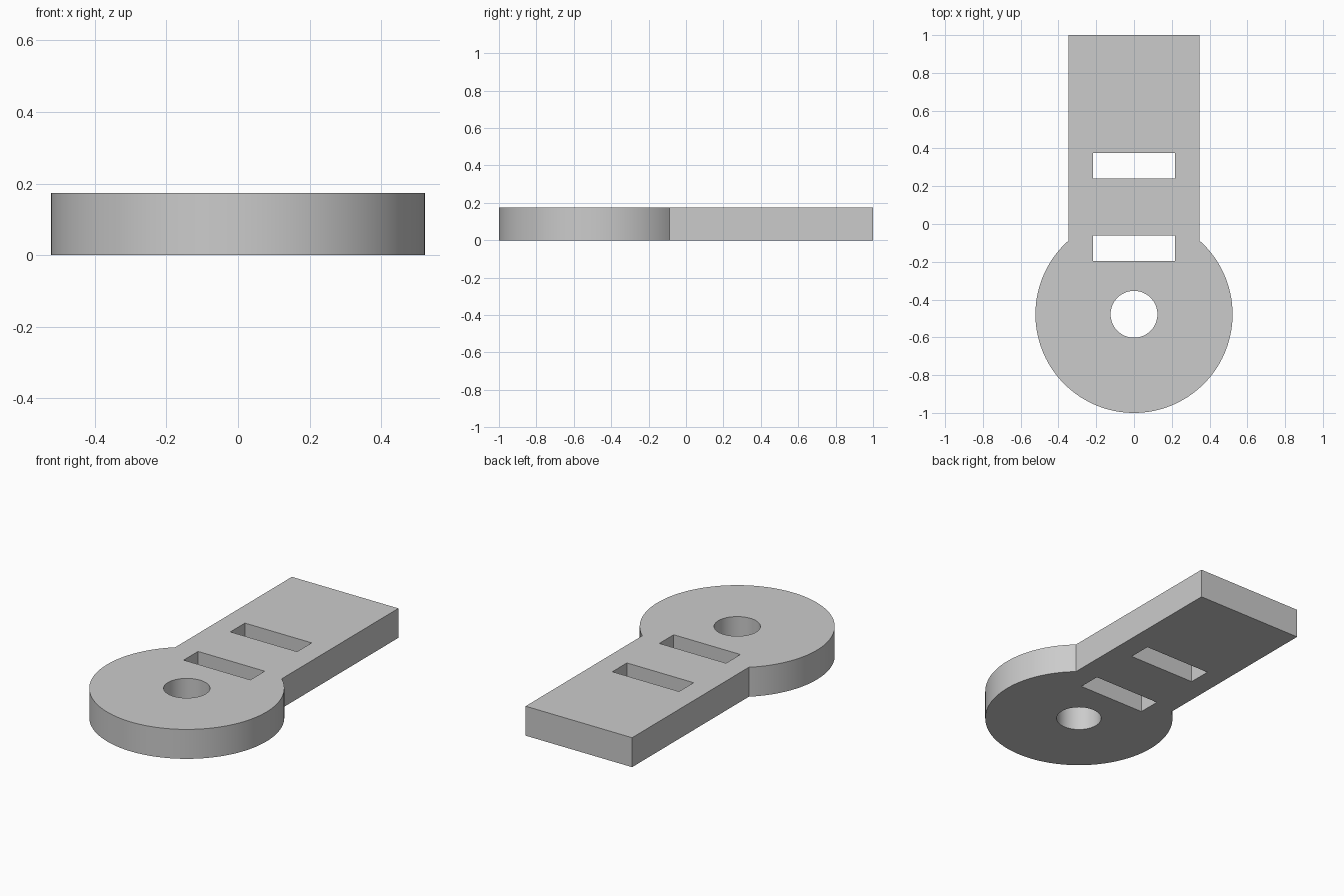
import bpy
import bmesh
from math import sin, cos, pi, asin

cube = bpy.data.objects.get("Cube")
if cube:
    bpy.data.objects.remove(cube, do_unlink=True)

THICK = 0.174
RADIUS, CENTRE_Y = 0.522, -0.478
NECK = 0.348          # half width of the straight arm
HOLE = 0.124


def arc(radius, start, end, steps):
    return [(radius * cos(start + (end - start) * i / steps),
             CENTRE_Y + radius * sin(start + (end - start) * i / steps))
            for i in range(steps + 1)]


def rectangle(half_width, y0, y1):
    return [(-half_width, y0), (half_width, y0), (half_width, y1), (-half_width, y1)]


# Outline: round head running into a straight arm
join = asin(NECK / RADIUS)
outline = arc(RADIUS, pi / 2 + join, 5 * pi / 2 - join, 100) + [(NECK, 1), (-NECK, 1)]

# Openings: pivot hole and two strap slots
openings = [
    arc(HOLE, 0, 2 * pi, 64)[:-1],
    rectangle(0.218, -0.196, -0.062),
    rectangle(0.218, 0.24, 0.376),
]

bm = bmesh.new()
for loop in [outline] + openings:
    verts = [bm.verts.new((x, y, 0)) for x, y in loop]
    for a, b in zip(verts, verts[1:] + verts[:1]):
        bm.edges.new((a, b))
bmesh.ops.triangle_fill(bm, edges=bm.edges[:], use_beauty=True, normal=(0, 0, 1))

# Thicken the flat plate
top = bmesh.ops.extrude_face_region(bm, geom=bm.faces[:], use_keep_orig=True)
bmesh.ops.translate(bm, vec=(0, 0, THICK),
                    verts=[g for g in top["geom"] if isinstance(g, bmesh.types.BMVert)])
bmesh.ops.recalc_face_normals(bm, faces=bm.faces[:])

mesh = bpy.data.meshes.new("slotted_link_plate")
bm.to_mesh(mesh)
bm.free()
plate = bpy.data.objects.new("slotted_link_plate", mesh)
bpy.context.collection.objects.link(plate)

# Plain grey finish
grey = bpy.data.materials.new("light_grey")
grey.use_nodes = True
colour = (0.6, 0.6, 0.6, 1)
grey.diffuse_color = colour
grey.node_tree.nodes["Principled BSDF"].inputs["Base Color"].default_value = colour
mesh.materials.append(grey)

# Smooth curved walls, crisp rims
bpy.ops.object.select_all(action="DESELECT")
plate.select_set(True)
bpy.context.view_layer.objects.active = plate
bpy.ops.object.shade_smooth_by_angle(angle=pi / 6)
